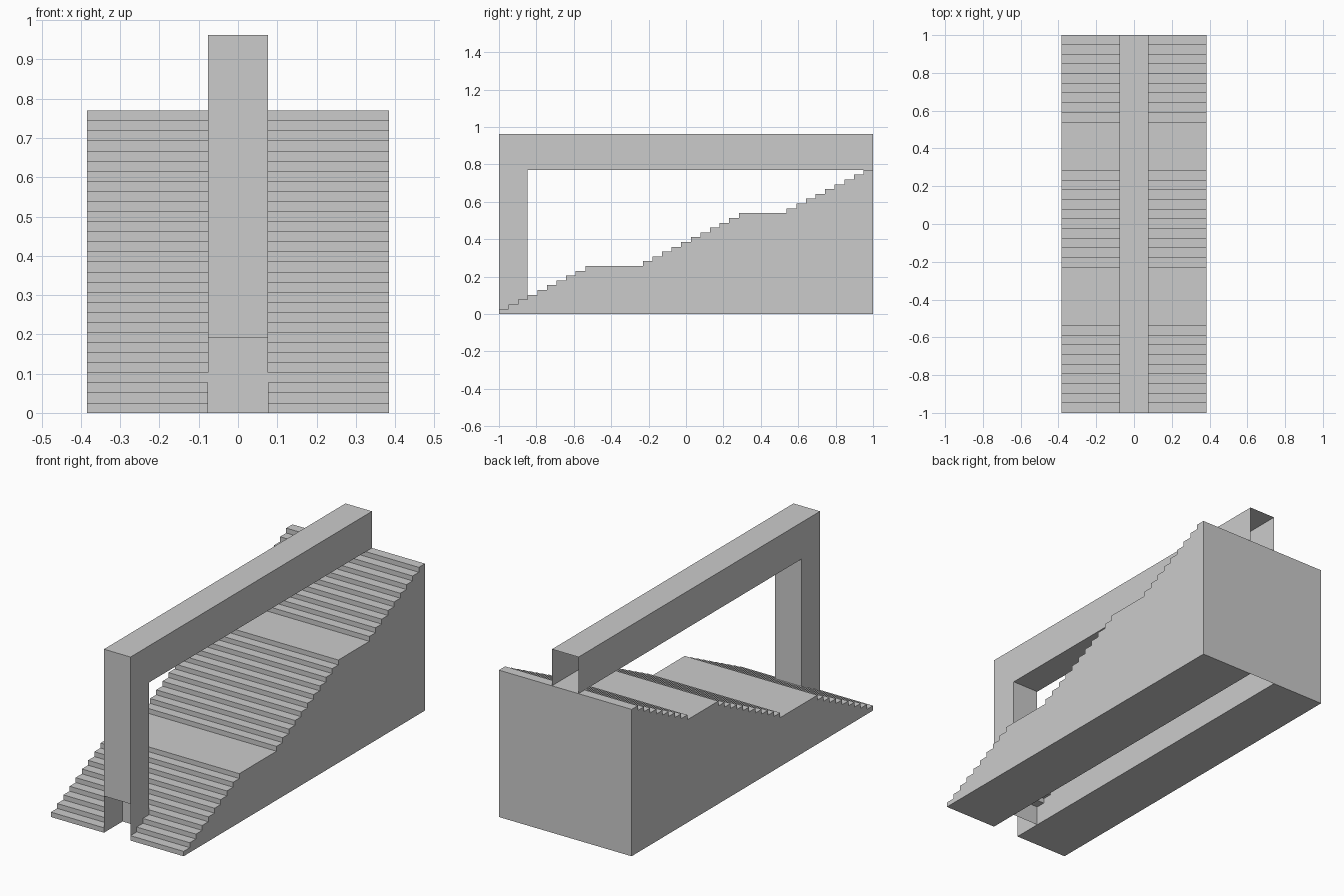
import bpy, bmesh

if "Cube" in bpy.data.objects:
    bpy.data.objects.remove(bpy.data.objects["Cube"])

D = 2 / 39            # tread depth
R = 0.77 / 30         # riser height
HALF_W = 7.5 * D      # half width of the staircase
HALF_P = 1.5 * D      # half width of post, beam and slot
POST_Y = -1 + 3 * D   # rear wall of the post
TOP, BEAM_Z, DOOR_Z = 0.962, 0.77, 0.192


def sweep(name, path, x0, x1, closed=False, caps=()):
    """Sweep a (y, z) path across x as flat sheets; caps are profiles filled at both ends."""
    bm = bmesh.new()
    a = [bm.verts.new((x0, y, z)) for y, z in path]
    b = [bm.verts.new((x1, y, z)) for y, z in path]
    n = len(path)
    for i in range(n if closed else n - 1):
        j = (i + 1) % n
        bm.faces.new((a[i], a[j], b[j], b[i]))
    for x in (x0, x1):
        for cap in caps:
            bm.faces.new([bm.verts.new((x, y, z)) for y, z in cap])
    bmesh.ops.remove_doubles(bm, verts=bm.verts, dist=1e-5)
    bmesh.ops.recalc_face_normals(bm, faces=bm.faces)
    me = bpy.data.meshes.new(name)
    bm.to_mesh(me)
    bm.free()
    ob = bpy.data.objects.new(name, me)
    bpy.context.collection.objects.link(ob)
    return ob


# Stair profile: three flights separated by two landings
risers = [*range(0, 10), *range(15, 26), *range(30, 39)]
steps = []
for i, k in enumerate(risers):
    y = -1 + k * D
    steps += [(y, i * R), (y, (i + 1) * R)]
steps.append((1, 0.77))

# Solid stair blocks on either side of the central slot
block = steps + [(1, 0)]
for side, s in (("left", -1), ("right", 1)):
    sweep(side + "_stairs", block, s * HALF_P, s * HALF_W, closed=True, caps=[block])

# Thin middle treads roofing the slot, plus its rear wall
sweep("middle_stairs", steps[6:] + [(1, 0)], -HALF_P, HALF_P)

# Hollow post and beam: doorway at the foot, open at the rear end
outer = [(-1, DOOR_Z), (-1, TOP), (1, TOP)]
inner = [(1, BEAM_Z), (POST_Y, BEAM_Z), (POST_Y, 0)]
sweep("post_and_beam_outer", outer, -HALF_P, HALF_P,
      caps=[[(-1, 0)] + outer + inner])
sweep("post_and_beam_inner", inner, -HALF_P, HALF_P)
